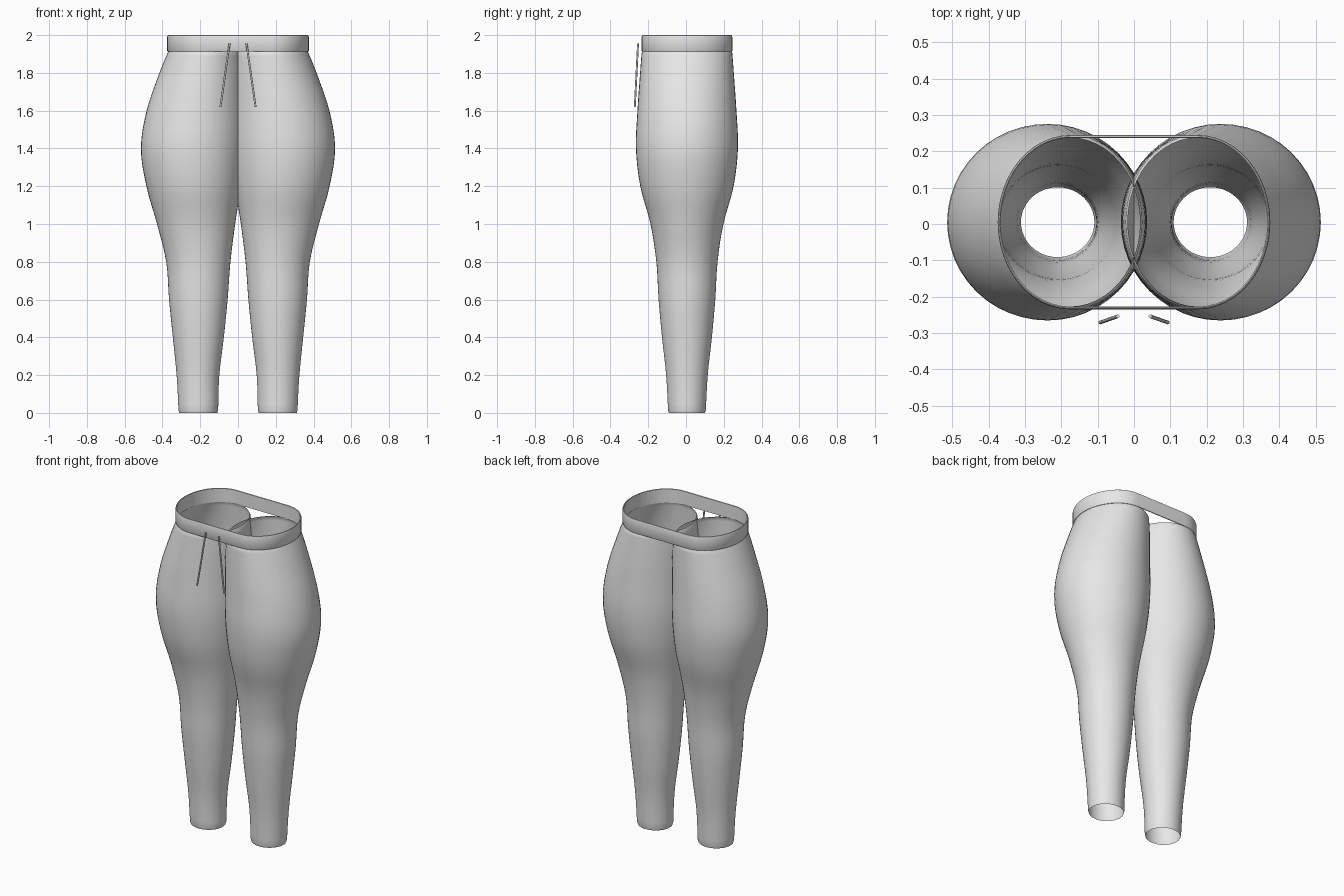
import bpy, math
from mathutils import Vector

cube = bpy.data.objects.get("Cube")
if cube:
    bpy.data.objects.remove(cube, do_unlink=True)

SEGMENTS = 48
MID_Y = 0.005


def make_material(name, value):
    mat = bpy.data.materials.new(name)
    mat.use_nodes = True
    colour = (value, value, value, 1)
    mat.diffuse_color = colour
    mat.node_tree.nodes["Principled BSDF"].inputs["Base Color"].default_value = colour
    return mat


fabric = make_material("light grey fabric", 0.8)


def finish(obj, name):
    obj.name = name
    obj.data.materials.append(fabric)
    bpy.ops.object.select_all(action="DESELECT")
    obj.select_set(True)
    bpy.context.view_layer.objects.active = obj
    bpy.ops.object.shade_smooth_by_angle(angle=math.radians(40))


def loft(name, rings, closed=False):
    """Skin equal-length rings of points with quads."""
    n = len(rings[0])
    count = len(rings)
    faces = []
    for r in range(count if closed else count - 1):
        low, high = r * n, (r + 1) % count * n
        for i in range(n):
            j = (i + 1) % n
            faces.append((low + i, low + j, high + j, high + i))
    mesh = bpy.data.meshes.new(name)
    mesh.from_pydata([p for ring in rings for p in ring], [], faces)
    obj = bpy.data.objects.new(name, mesh)
    bpy.context.collection.objects.link(obj)
    finish(obj, name)


def smooth_rows(rows, steps):
    """Interpolate the section rows with a Catmull-Rom spline."""
    pts = [Vector(r) for r in rows]
    pts = [pts[0]] + pts + [pts[-1]]
    out = []
    for a, b, c, d in zip(pts, pts[1:], pts[2:], pts[3:]):
        for s in range(steps):
            t = s / steps
            out.append(b + (c - a) * (t / 2)
                       + (a * 2 - b * 5 + c * 4 - d) * (t * t / 2)
                       + (b * 3 - a - c * 3 + d) * (t ** 3 / 2))
    return out + [pts[-1]]


# Leg sections: height, centre x, half width, half depth
LEG = [
    (0.015, 0.21, 0.105, 0.1),
    (0.2, 0.212, 0.113, 0.11),
    (0.4, 0.21, 0.135, 0.132),
    (0.6, 0.21, 0.155, 0.15),
    (0.8, 0.21, 0.17, 0.162),
    (1.0, 0.222, 0.207, 0.193),
    (1.2, 0.235, 0.25, 0.247),
    (1.4, 0.24, 0.274, 0.27),
    (1.6, 0.224, 0.26, 0.262),
    (1.8, 0.192, 0.224, 0.248),
    (1.905, 0.175, 0.198, 0.24),
]
sections = [Vector((0, 0.21, 0.101, 0.096))] + smooth_rows(LEG, 4)
sections.append(Vector((1.918, 0.175, 0.192, 0.232)))  # rolled upper edge

for side, label in ((1, "left"), (-1, "right")):
    rings = []
    for z, cx, rx, ry in sections:
        turns = [math.tau * i / SEGMENTS for i in range(SEGMENTS)]
        rings.append([(side * cx + rx * math.cos(t), MID_Y + ry * math.sin(t), z)
                      for t in turns])
    loft(label + "_leg", rings)


# Waistband: thin wall swept round both leg tops
def band_ring(z, inset):
    ring = []
    half = SEGMENTS // 2
    for side in (1, -1):
        for i in range(half + 1):
            t = math.pi * (i / half - 0.5)
            ring.append((side * (0.175 + (0.2 - inset) * math.cos(t)),
                         MID_Y + side * (0.24 - inset) * math.sin(t), z))
    return ring


WALL = [(1.912, 0.003), (1.917, 0), (1.99, 0), (1.998, 0.002),
        (2.0, 0.005), (1.997, 0.008), (1.912, 0.008)]
loft("waistband", [band_ring(z, inset) for z, inset in WALL], closed=True)

# Drawstring ends hanging in front
for side, label in ((1, "left"), (-1, "right")):
    top = Vector((side * 0.045, -0.254, 1.955))
    end = Vector((side * 0.093, -0.271, 1.62))
    along = top - end
    bpy.ops.mesh.primitive_cylinder_add(
        vertices=12, radius=0.005, depth=along.length, location=(top + end) / 2,
        rotation=along.to_track_quat("Z", "Y").to_euler())
    finish(bpy.context.object, label + "_drawstring")
